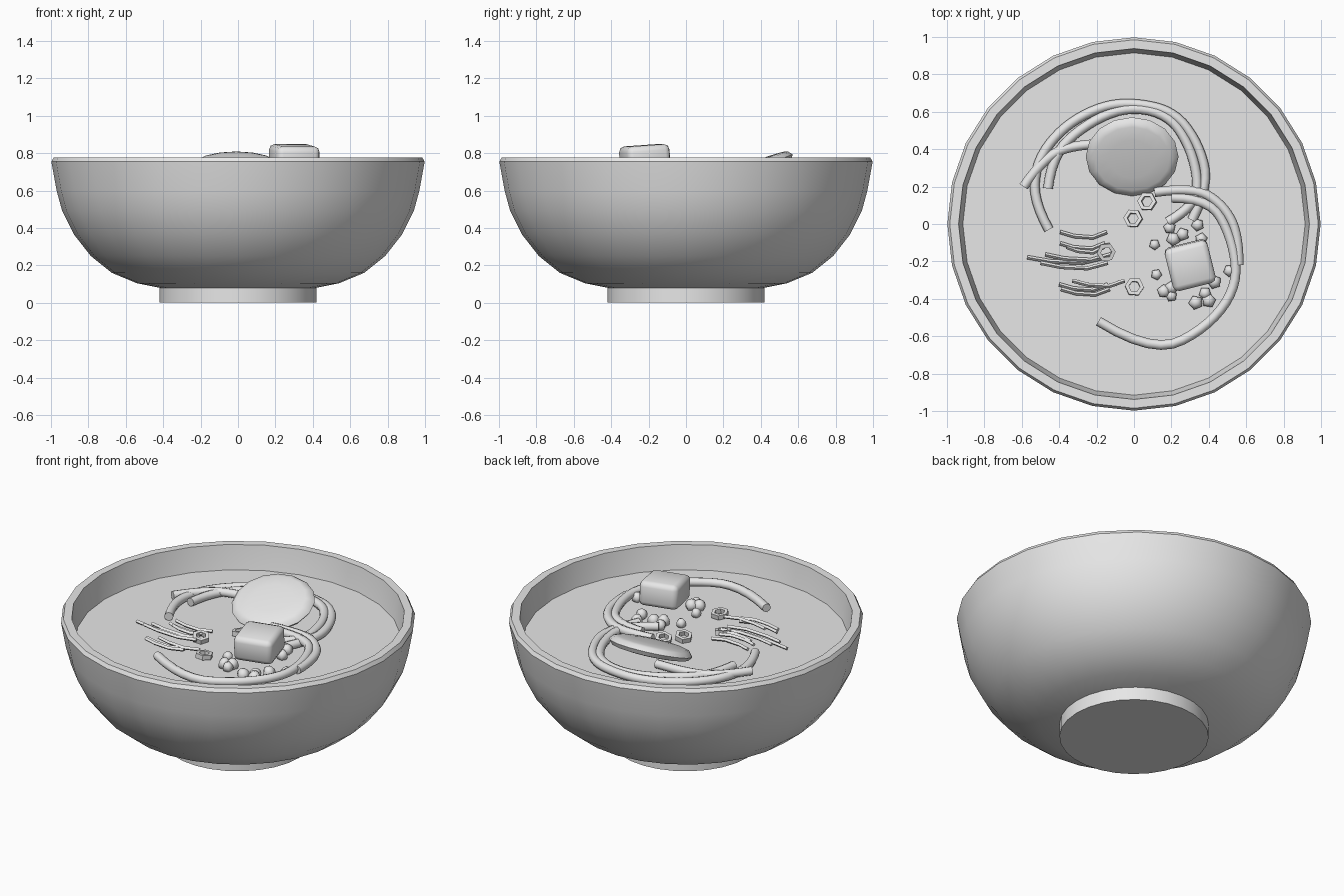
import bpy
import bmesh
import math
import random
from mathutils import Matrix, Vector

cube = bpy.data.objects.get("Cube")
if cube:
    bpy.data.objects.remove(cube, do_unlink=True)

SOUP_LEVEL = 0.63
random.seed(4)

grey = bpy.data.materials.new("plain_grey")
grey.use_nodes = True
grey.diffuse_color = (0.8, 0.8, 0.8, 1)
for node in grey.node_tree.nodes:
    if node.type == 'BSDF_PRINCIPLED':
        node.inputs["Base Color"].default_value = grey.diffuse_color


def finish(obj, angle=35):
    """Select only this object and smooth it, keeping sharp edges."""
    bpy.ops.object.select_all(action='DESELECT')
    obj.select_set(True)
    bpy.context.view_layer.objects.active = obj
    bpy.ops.object.shade_smooth_by_angle(angle=math.radians(angle))
    return obj


def mesh_object(name, bm, angle=35):
    bmesh.ops.recalc_face_normals(bm, faces=bm.faces)
    mesh = bpy.data.meshes.new(name)
    bm.to_mesh(mesh)
    bm.free()
    mesh.materials.append(grey)
    obj = bpy.data.objects.new(name, mesh)
    bpy.context.collection.objects.link(obj)
    return finish(obj, angle)


def lathe(name, profile, sides, angle=35, closed=False):
    """Spin (radius, height) points around z."""
    bm = bmesh.new()
    points = [bm.verts.new((r, 0, z)) for r, z in profile]
    edges = [bm.edges.new(pair) for pair in zip(points, points[1:])]
    if closed:
        edges.append(bm.edges.new((points[-1], points[0])))
    bmesh.ops.spin(bm, geom=points + edges, cent=(0, 0, 0), axis=(0, 0, 1),
                   angle=math.tau, steps=sides, use_duplicate=False)
    bmesh.ops.remove_doubles(bm, verts=bm.verts, dist=0.0005)
    return mesh_object(name, bm, angle)


def tube(name, path, radius, height, kind='NURBS', resolution=2):
    """Round strand following flat (x, y) points."""
    curve = bpy.data.curves.new(name, 'CURVE')
    curve.dimensions = '3D'
    curve.bevel_depth = radius
    curve.bevel_resolution = resolution
    curve.resolution_u = 5
    curve.use_fill_caps = True
    spline = curve.splines.new(kind)
    spline.points.add(len(path) - 1)
    for point, (x, y) in zip(spline.points, path):
        point.co = (x, y, height, 1)
    if kind == 'NURBS':
        spline.order_u = 3
        spline.use_endpoint_u = True
    curve.materials.append(grey)
    obj = bpy.data.objects.new(name, curve)
    bpy.context.collection.objects.link(obj)
    bpy.ops.object.select_all(action='DESELECT')
    obj.select_set(True)
    bpy.context.view_layer.objects.active = obj
    bpy.ops.object.convert(target='MESH')
    return finish(bpy.context.view_layer.objects.active, 50)


# Bowl: solid foot, round outer wall, flat rim, inner wall
lathe("bowl", [
    (0, 0), (0.42, 0), (0.42, 0.08), (0.54, 0.104), (0.675, 0.16),
    (0.787, 0.25), (0.877, 0.365), (0.94, 0.49), (0.97, 0.6), (0.998, 0.755),
    (0.985, 0.777), (0.938, 0.777), (0.915, SOUP_LEVEL), (0.87, 0.46),
    (0.72, 0.27), (0.5, 0.16), (0, 0.13)], 28)

# Soup surface
bm = bmesh.new()
bmesh.ops.create_circle(bm, cap_ends=True, segments=28, radius=0.918)
soup = mesh_object("soup", bm)
soup.location.z = SOUP_LEVEL

# Egg slice leaning up towards the back
egg = lathe("egg_slice", [
    (0, 0.04), (0.12, 0.038), (0.2, 0.032), (0.228, 0.024), (0.248, 0),
    (0.228, -0.024), (0.19, -0.03), (0, -0.03)], 16, 40)
egg.scale.y = 0.91
egg.rotation_euler.x = math.radians(21)
egg.location = (-0.01, 0.36, 0.712)

# Meat cube with rounded edges
bm = bmesh.new()
bmesh.ops.create_cube(bm, size=1, matrix=Matrix.Diagonal((0.235, 0.235, 0.15, 1)))
bmesh.ops.bevel(bm, geom=bm.edges[:], offset=0.03, segments=2, profile=0.5,
                affect='EDGES')
meat = mesh_object("meat_cube", bm, 60)
meat.rotation_euler = (math.radians(4), 0, math.radians(14))
meat.location = (0.3, -0.22, 0.767)

# Long noodles
noodles = [
    [(-.455, -.03), (-.54, .12), (-.52, .34), (-.38, .52), (-.18, .63),
     (0, .65), (.22, .6), (.35, .42), (.4, .2), (.31, .02)],
    [(-.46, .19), (-.44, .36), (-.28, .52), (-.05, .63), (.18, .59),
     (.3, .42), (.35, .2), (.3, .08), (.18, .01)],
    [(-.59, .2), (-.48, .36), (-.3, .43), (-.1, .43)],
    [(.11, .17), (.32, .2), (.48, .1), (.56, -.06), (.56, -.22)],
    [(.2, .14), (.4, .14), (.52, -.06), (.56, -.32), (.4, -.55),
     (.1, -.7), (-.19, -.52)],
]
for i, path in enumerate(noodles):
    tube(f"noodle_{i + 1}", path, 0.026, SOUP_LEVEL + 0.025 + 0.004 * i)

# Thin bent shoots: (centre x, centre y, half length)
shoots = [(-.27, -.065, .125), (-.275, -.125, .12), (-.26, -.145, .1),
          (-.36, -.2, .21), (-.3, -.185, .175), (-.32, -.23, .18),
          (-.27, -.345, .13), (-.26, -.37, .13), (-.19, -.325, .14)]
for i, (x, y, half) in enumerate(shoots):
    rise = 0.022
    tube(f"shoot_{i + 1}", [(x - half, y + rise), (x - half * 0.4, y),
                            (x + half * 0.4, y - rise / 3), (x + half, y + rise)],
         0.011, SOUP_LEVEL + 0.022 + 0.005 * (i % 3), 'POLY', 0)

# Hexagonal onion rings
rings = [(-.005, .03), (.07, .12), (-.15, -.15), (.002, -.335)]
for i, (x, y) in enumerate(rings):
    ring = lathe(f"onion_ring_{i + 1}", [
        (0.03, -0.014), (0.051, -0.014), (0.051, 0.014), (0.03, 0.014)],
        6, 20, closed=True)
    ring.location = (x, y, SOUP_LEVEL + 0.025)
    ring.rotation_euler = (random.uniform(-0.2, 0.2), random.uniform(-0.2, 0.2),
                           random.uniform(-0.2, 0.2))

# Five-sided peas around the meat
peas = [(.11, -.11), (.12, -.27), (.16, -.36), (.2, -.34), (.2, -.385),
        (.26, -.055), (.21, -.08), (.34, -.005), (.36, -.08), (.51, -.25),
        (.33, -.42), (.38, -.37), (.4, -.41), (.43, -.31), (.19, -.02)]
for i, (x, y) in enumerate(peas):
    bm = bmesh.new()
    bmesh.ops.create_uvsphere(bm, u_segments=5, v_segments=6,
                              radius=random.uniform(0.028, 0.04))
    pea = mesh_object(f"pea_{i + 1}", bm, 80)
    pea.location = Vector((x, y, SOUP_LEVEL + 0.022))
    pea.rotation_euler.z = random.uniform(0, math.tau)
